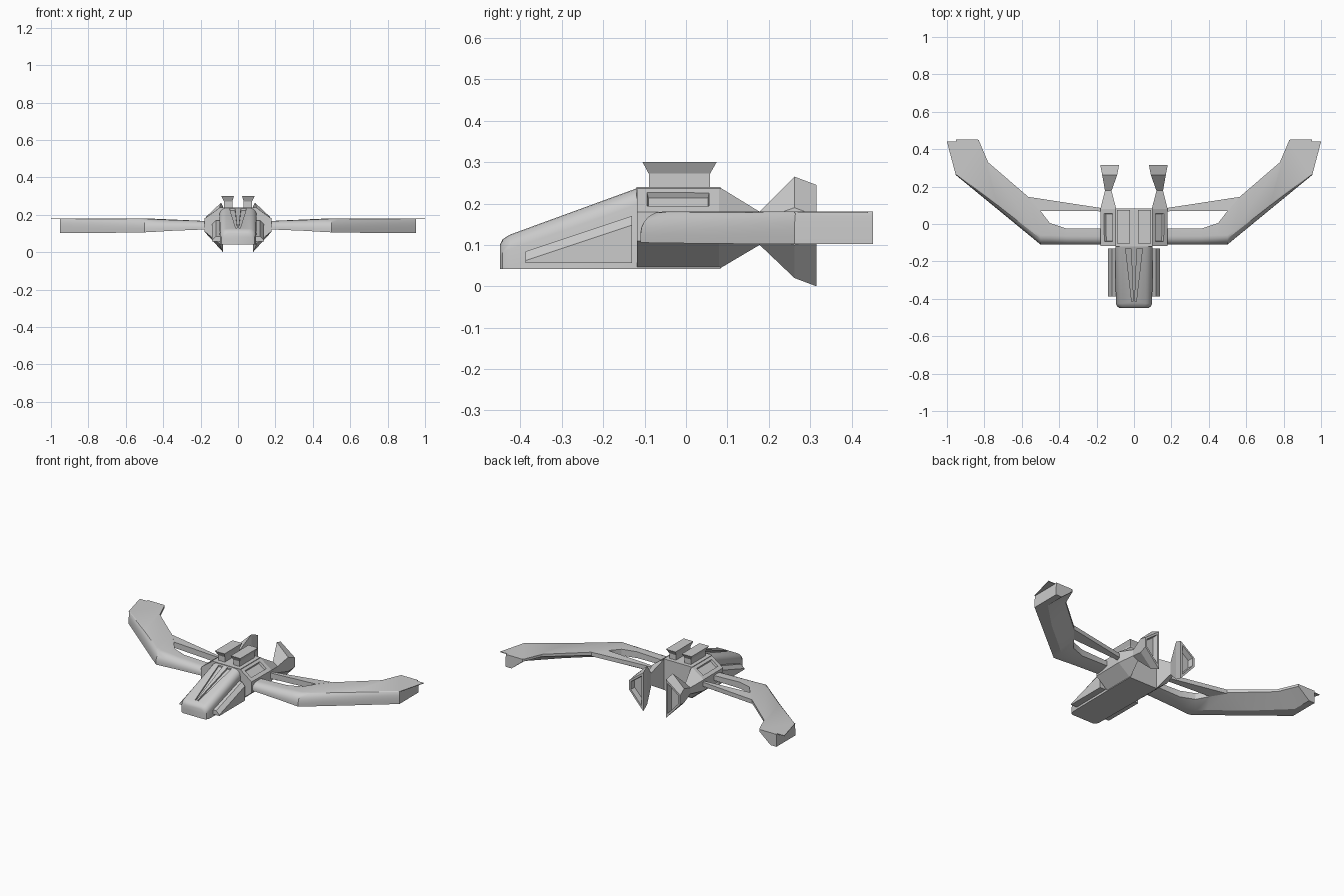
import bpy, bmesh
from math import sin, cos, pi

if "Cube" in bpy.data.objects:
    bpy.data.objects.remove(bpy.data.objects["Cube"])


def loft(name, sections, mirror=False, insets=(), smooth=None):
    """Skin closed sections; insets = (face test, border, depth) recesses."""
    bm = bmesh.new()
    rings = [[bm.verts.new(p) for p in s] for s in sections]
    n = len(rings[0])
    for a, b in zip(rings, rings[1:]):
        for i in range(n):
            j = (i + 1) % n
            bm.faces.new((a[i], a[j], b[j], b[i]))
    bm.faces.new(rings[0])
    bm.faces.new(rings[-1])
    bmesh.ops.recalc_face_normals(bm, faces=bm.faces)
    for test, border, depth in insets:
        bm.normal_update()
        f = [f for f in bm.faces if test(f.calc_center_median(), f.normal)]
        bmesh.ops.inset_region(bm, faces=f, thickness=border, depth=0, use_even_offset=True)
        bmesh.ops.inset_region(bm, faces=f, thickness=0.003, depth=-depth, use_even_offset=True)
    me = bpy.data.meshes.new(name)
    bm.to_mesh(me)
    bm.free()
    ob = bpy.data.objects.new(name, me)
    bpy.context.collection.objects.link(ob)
    if smooth:
        bpy.ops.object.select_all(action='DESELECT')
        ob.select_set(True)
        bpy.context.view_layer.objects.active = ob
        bpy.ops.object.shade_smooth_by_angle(angle=smooth)
    if mirror:
        m = ob.modifiers.new("mirror", 'MIRROR')
        m.use_mirror_merge = False
    return ob


def rect(x0, x1, y0, y1, z):
    return [(x0, y0, z), (x1, y0, z), (x1, y1, z), (x0, y1, z)]


# Nose: rounded top section growing towards the hull
def nose_section(y, w, top, r, bottom=0.042):
    arc = [(w - r + r * cos(a * pi / 10), top - r + r * sin(a * pi / 10)) for a in range(6)]
    half = [(w, bottom)] + arc
    return [(x, y, z) for x, z in half] + [(-x, y, z) for x, z in reversed(half)]


nose = loft("nose", [nose_section(-0.45, 0.075, 0.10, 0.03),
                     nose_section(-0.443, 0.088, 0.114, 0.033),
                     nose_section(-0.425, 0.097, 0.125, 0.035),
                     nose_section(-0.11, 0.10, 0.24, 0.04)], smooth=0.6)


# Canopy recess with a raised spine
def slope(y):
    return 0.125 + (y + 0.425) * 0.115 / 0.315


def wedge(name, y0, w0, y1, w1, low, high):
    return loft(name, [[(-w, y, slope(y) + low), (w, y, slope(y) + low),
                        (w, y, slope(y) + high), (-w, y, slope(y) + high)]
                       for y, w in ((y0, w0), (y1, w1))])


cutter = wedge("canopy_cutter", -0.415, 0.012, -0.13, 0.045, -0.01, 0.05)
cutter.hide_render = True
cutter.hide_viewport = True
cut = nose.modifiers.new("canopy", 'BOOLEAN')
cut.object = cutter
cut.operation = 'DIFFERENCE'
cut.solver = 'EXACT'
wedge("canopy_spine", -0.418, 0.004, -0.125, 0.016, -0.02, 0.0)

# Cheek pods beside the nose
loft("cheek_pod", [[(0.08, y, 0.056), (0.14, y, 0.056), (0.14, y, top - 0.022),
                    (0.118, y, top), (0.08, y, top)]
                   for y, top in ((-0.388, 0.084), (-0.13, 0.17))], mirror=True)

# Central hull block
loft("hull", [rect(-0.10, 0.10, -0.12, 0.083, z) for z in (0.042, 0.24)])


# Side engine: faceted pod, pinched tail and flared nozzle
def engine_section(y, xi, xo, top, up, low, bottom):
    return [(xi, y, top), (xo, y, up), (xo, y, low), (xi, y, bottom)]


loft("engine", [engine_section(-0.118, 0.095, 0.178, 0.24, 0.18, 0.11, 0.042),
                engine_section(0.08, 0.095, 0.18, 0.24, 0.18, 0.11, 0.042),
                engine_section(0.178, 0.12, 0.155, 0.18, 0.16, 0.12, 0.10),
                engine_section(0.262, 0.09, 0.17, 0.265, 0.19, 0.10, 0.02),
                engine_section(0.315, 0.08, 0.18, 0.245, 0.17, 0.11, 0.0)],
     mirror=True,
     insets=[(lambda c, n: c.y < 0 and n.z > 0.3 and n.x > 0.3, 0.024, 0.014),
             (lambda c, n: c.y > 0.31 and n.y > 0.8, 0.012, 0.035)])

# Flared boxes on the roof
loft("roof_box", [rect(0.03, 0.075, -0.09, 0.058, 0.235),
                  rect(0.03, 0.075, -0.09, 0.058, 0.272),
                  rect(0.022, 0.09, -0.105, 0.074, 0.30)], mirror=True)


# Wing: rounded leading edge, wedge underside
def wing_section(lead, trail, zb, zt, tail, r):
    dx, dy = trail[0] - lead[0], trail[1] - lead[1]
    length = (dx * dx + dy * dy) ** 0.5
    z1 = zb + 0.25 * (zt - zb)
    prof = [(0, zb)]
    prof += [(r * (1 - cos(a * pi / 10)), z1 + (zt - z1) * sin(a * pi / 10)) for a in range(6)]
    prof += [(length, zt), (length, zt - tail), (length * 0.35, zb)]
    return [(lead[0] + dx * d / length, lead[1] + dy * d / length, z) for d, z in prof]


loft("wing", [wing_section((0.16, -0.11), (0.16, -0.025), 0.122, 0.166, 0.03, 0.045),
              wing_section((0.36, -0.11), (0.36, -0.025), 0.114, 0.173, 0.04, 0.045),
              wing_section((0.44, -0.11), (0.45, 0.005), 0.109, 0.177, 0.04, 0.05),
              wing_section((0.50, -0.11), (0.50, 0.07), 0.106, 0.18, 0.035, 0.05),
              wing_section((0.53, -0.085), (0.565, 0.145), 0.105, 0.181, 0.02, 0.05),
              wing_section((0.72, 0.071), (0.78, 0.33), 0.103, 0.181, 0.015, 0.04),
              wing_section((0.953, 0.262), (0.83, 0.448), 0.102, 0.181, 0.015, 0.005),
              wing_section((0.953, 0.452), (0.835, 0.452), 0.102, 0.181, 0.015, 0.002)],
     mirror=True, smooth=0.42)

# Thin rear spar closing the wing opening
loft("rear_spar", [[(xa, ya, zb), (xb, yb, zb + 0.01), (xb, yb, zt), (xa, ya, zt)]
                   for xa, ya, xb, yb, zb, zt in ((0.16, 0.068, 0.16, 0.083, 0.13, 0.166),
                                                  (0.50, 0.07, 0.565, 0.145, 0.145, 0.181))],
     mirror=True)

# Flat blade on the wing tip
loft("tip_blade", [[(0.945, 0.265, z), (0.953, 0.262, z), (1.0, 0.44, z), (0.945, 0.44, z)]
                   for z in (0.177, 0.181)], mirror=True)
